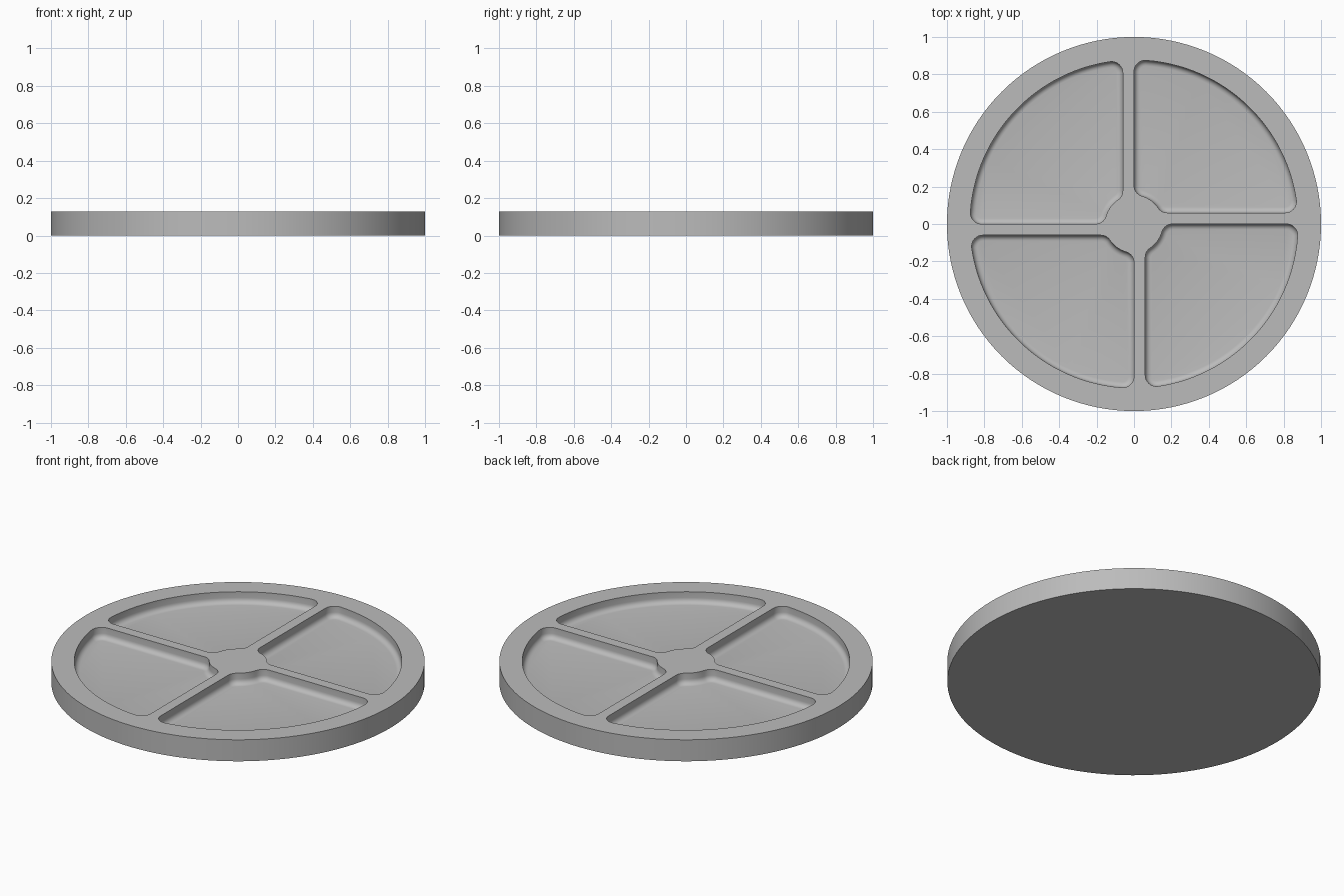
import bpy, bmesh
from math import sin, cos, pi, sqrt, atan2
from mathutils import Matrix, Vector

if "Cube" in bpy.data.objects:
    bpy.data.objects.remove(bpy.data.objects["Cube"], do_unlink=True)

HEIGHT, RADIUS = 0.127, 1.0
POCKET_R, HUB_R, CORNER, RIB = 0.877, 0.155, 0.06, 0.06
DEPTH, FILLET = 0.065, 0.03


def arc(center, radius, start, end, steps, ends=True):
    """Points along an arc, with or without its two end points."""
    ks = range(steps + 1) if ends else range(1, steps)
    return [(center[0] + radius * cos(start + (end - start) * k / steps),
             center[1] + radius * sin(start + (end - start) * k / steps)) for k in ks]


def pocket_outline(inset):
    """Rounded quarter pocket, shrunk evenly by inset."""
    far, near = POCKET_R - CORNER, HUB_R + CORNER
    low, side = RIB + CORNER, CORNER
    a = (sqrt(far ** 2 - low ** 2), low)
    b = (side, sqrt(far ** 2 - side ** 2))
    c = (side, sqrt(near ** 2 - side ** 2))
    d = (sqrt(near ** 2 - low ** 2), low)
    ang_a, ang_b, ang_c, ang_d = (atan2(p[1], p[0]) for p in (a, b, c, d))
    r = CORNER - inset
    return (arc(a, r, -pi / 2, ang_a, 8)
            + arc((0, 0), POCKET_R - inset, ang_a, ang_b, 36, False)
            + arc(b, r, ang_b, pi, 8)
            + arc(c, r, pi, ang_c + pi, 8)
            + arc((0, 0), HUB_R + inset, ang_c, ang_d, 8, False)
            + arc(d, r, ang_d + pi, 3 * pi / 2, 8))


def add_ring(bm, points, z, turn=0.0):
    rot = Matrix.Rotation(turn, 3, "Z")
    return [bm.verts.new(rot @ Vector((x, y, z))) for x, y in points]


def bridge(bm, lower, upper):
    n = len(lower)
    for i in range(n):
        j = (i + 1) % n
        bm.faces.new((lower[i], lower[j], upper[j], upper[i]))


def ring_edges(bm, ring):
    return [bm.edges.get((ring[i - 1], ring[i])) for i in range(len(ring))]


bm = bmesh.new()

# Outer rim and underside
circle = arc((0, 0), RADIUS, 0, 2 * pi, 128)[:-1]
base, rim = add_ring(bm, circle, 0), add_ring(bm, circle, HEIGHT)
bridge(bm, base, rim)
bm.faces.new(base[::-1])
top_edges = ring_edges(bm, rim)

# Four pockets: straight wall, rounded foot, flat floor
floor_z = HEIGHT - DEPTH
for q in range(4):
    levels = [(0, HEIGHT)]
    for k in range(6):
        t = k / 5 * pi / 2
        levels.append((FILLET * (1 - cos(t)), floor_z + FILLET * (1 - sin(t))))
    rings = [add_ring(bm, pocket_outline(i), z, q * pi / 2) for i, z in levels]
    for upper, lower in zip(rings, rings[1:]):
        bridge(bm, upper, lower)
    bm.faces.new(rings[-1])
    top_edges += ring_edges(bm, rings[0])

# Top surface between the rim and the pockets
bmesh.ops.triangle_fill(bm, edges=top_edges, use_beauty=True, normal=(0, 0, 1))
bmesh.ops.recalc_face_normals(bm, faces=bm.faces)

mesh = bpy.data.meshes.new("divided_tray")
bm.to_mesh(mesh)
bm.free()
tray = bpy.data.objects.new("divided_tray", mesh)
bpy.context.collection.objects.link(tray)

grey = bpy.data.materials.new("plain_grey")
grey.use_nodes = True
colour = (0.5, 0.5, 0.5, 1)
grey.diffuse_color = colour
grey.node_tree.nodes["Principled BSDF"].inputs["Base Color"].default_value = colour
mesh.materials.append(grey)

bpy.ops.object.select_all(action="DESELECT")
tray.select_set(True)
bpy.context.view_layer.objects.active = tray
bpy.ops.object.shade_smooth_by_angle(angle=pi / 6)
